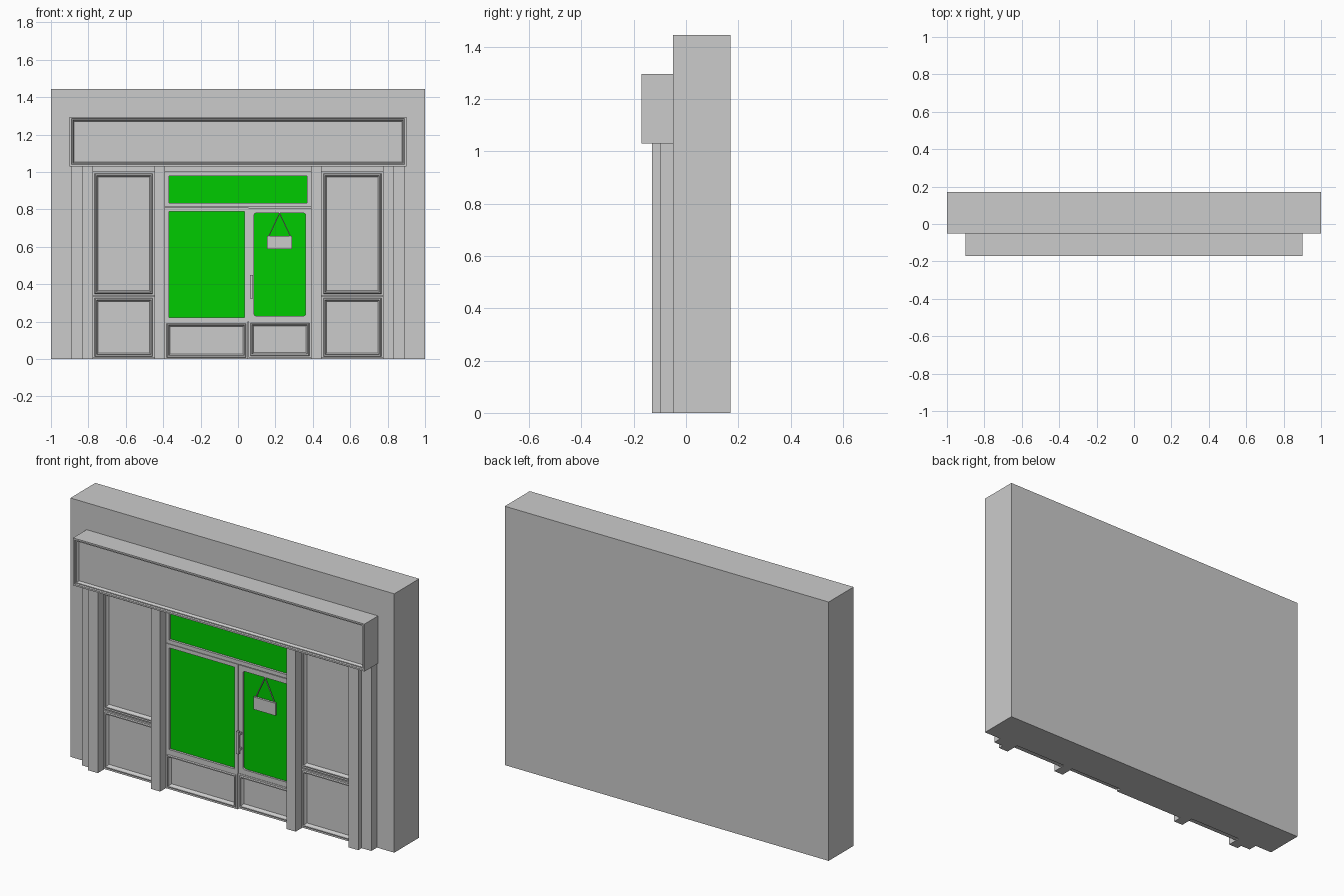
import bpy, bmesh
from math import cos, sin, pi
from mathutils import Vector

if "Cube" in bpy.data.objects:
    bpy.data.objects.remove(bpy.data.objects["Cube"])

green = bpy.data.materials.new("green_glass")
green.diffuse_color = (0.0, 0.6, 0.0, 1)
green.use_nodes = True
green.node_tree.nodes["Principled BSDF"].inputs["Base Color"].default_value = green.diffuse_color


def finish(name, bm, mat=None):
    bmesh.ops.remove_doubles(bm, verts=bm.verts, dist=1e-5)
    bmesh.ops.recalc_face_normals(bm, faces=bm.faces)
    me = bpy.data.meshes.new(name)
    bm.to_mesh(me)
    bm.free()
    ob = bpy.data.objects.new(name, me)
    bpy.context.collection.objects.link(ob)
    if mat:
        me.materials.append(mat)
    return ob


def box(name, x0, x1, y0, y1, z0, z1):
    bm = bmesh.new()
    bmesh.ops.create_cube(bm, size=1)
    for v in bm.verts:
        v.co = ((x0 + x1) / 2 + v.co.x * (x1 - x0),
                (y0 + y1) / 2 + v.co.y * (y1 - y0),
                (z0 + z1) / 2 + v.co.z * (z1 - z0))
    return finish(name, bm)


def rect_loop(bm, rect, inset, y, r=0.0, n=4):
    """Rectangle (optionally round-cornered) inset from rect at depth y."""
    x0, x1, z0, z1 = rect
    d = inset + r
    centres = [(x1 - d, z1 - d), (x0 + d, z1 - d), (x0 + d, z0 + d), (x1 - d, z0 + d)]
    steps = range(n + 1) if r else [0]
    return [bm.verts.new((cx + r * cos(pi / 2 * (k + s / n)), y,
                          cz + r * sin(pi / 2 * (k + s / n))))
            for k, (cx, cz) in enumerate(centres) for s in steps]


def moulded(name, rect, profile, glass_radius=None):
    """Sweep an (inset, y) profile around a rectangle, closed front and back."""
    bm = bmesh.new()
    r = glass_radius or 0
    loops = [rect_loop(bm, rect, i, y, r if k > 1 and r else (1e-7 if r else 0))
             for k, (i, y) in enumerate(profile)]
    for a, b in zip(loops, loops[1:]):
        for j in range(len(a)):
            k = (j + 1) % len(a)
            # skip collapsed corner faces on square loops
            p = [a[j], a[k], b[k], b[j]]
            bm.faces.new(p)
    bm.faces.new(loops[0])
    bm.faces.new(loops[-1])
    ob = finish(name, bm)
    if glass_radius is not None:
        bm = bmesh.new()
        inset, y = profile[-1]
        bm.faces.new(rect_loop(bm, rect, inset, y - 0.001, r)[::-1])
        g = finish(name + "_glass", bm, green)
        if g.data.polygons[0].normal.y > 0:
            g.data.flip_normals()
    return ob


# Wall and header
box("wall", -1, 1, -0.05, 0.17, 0, 1.445)
box("header_rail", -0.775, 0.775, -0.09, -0.05, 1.0, 1.03)

# Fascia board with moulded border
moulded("fascia", (-0.9, 0.9, 1.03, 1.295),
        [(0, -0.05), (0, -0.17), (0.009, -0.17), (0.012, -0.163),
         (0.017, -0.163), (0.024, -0.15)])

# Raised moulding used by all grey panels
PANEL = [(0, -0.05), (0, -0.08), (0.009, -0.08), (0.012, -0.087),
         (0.018, -0.087), (0.021, -0.077), (0.027, -0.068)]


def span(side, a, b):
    return (a, b) if side > 0 else (-b, -a)


# Mirrored pilasters and side bays
for side, tag in ((-1, "left"), (1, "right")):
    box(tag + "_outer_pilaster", *span(side, 0.834, 0.893), -0.10, -0.05, 0, 1.03)
    box(tag + "_inner_pilaster", *span(side, 0.775, 0.834), -0.13, -0.05, 0, 1.03)
    box(tag + "_door_column", *span(side, 0.39, 0.447), -0.13, -0.05, 0, 1.03)
    bay = span(side, 0.447, 0.775)
    moulded(tag + "_side_window", (*bay, 0.34, 1.0), PANEL)
    moulded(tag + "_side_base_panel", (*bay, 0.005, 0.335), PANEL)

# Entrance: transom, fixed window and door
GLAZED = [(0, -0.05), (0, -0.08), (0.021, -0.08), (0.021, -0.066)]
DOOR = [(0, -0.05), (0, -0.078), (0.028, -0.078), (0.028, -0.066)]
moulded("transom", (-0.39, 0.39, 0.812, 1.0), GLAZED, 0)
moulded("fixed_window", (-0.39, 0.055, 0.2, 0.81), GLAZED, 0)
moulded("fixed_base_panel", (-0.39, 0.053, 0, 0.2), PANEL)
moulded("door", (0.057, 0.39, 0.203, 0.808), DOOR, 0.012)
moulded("door_base_panel", (0.057, 0.39, 0.008, 0.203), PANEL)

# Door handle
box("handle_grip", 0.065, 0.081, -0.11, -0.097, 0.325, 0.45)
for z in (0.34, 0.425):
    box("handle_mount", 0.068, 0.078, -0.098, -0.077, z, z + 0.012)

# Hanging board with two cords
box("hanging_board", 0.155, 0.29, -0.085, -0.073, 0.588, 0.657)
for x in (0.164, 0.281):
    a, b = Vector((x, -0.078, 0.655)), Vector((0.222, -0.078, 0.78))
    bm = bmesh.new()
    bmesh.ops.create_cone(bm, cap_ends=True, segments=6, radius1=0.003,
                          radius2=0.003, depth=(b - a).length)
    rot = Vector((0, 0, 1)).rotation_difference(b - a)
    for v in bm.verts:
        v.co = rot @ v.co + (a + b) / 2
    finish("board_cord", bm)
